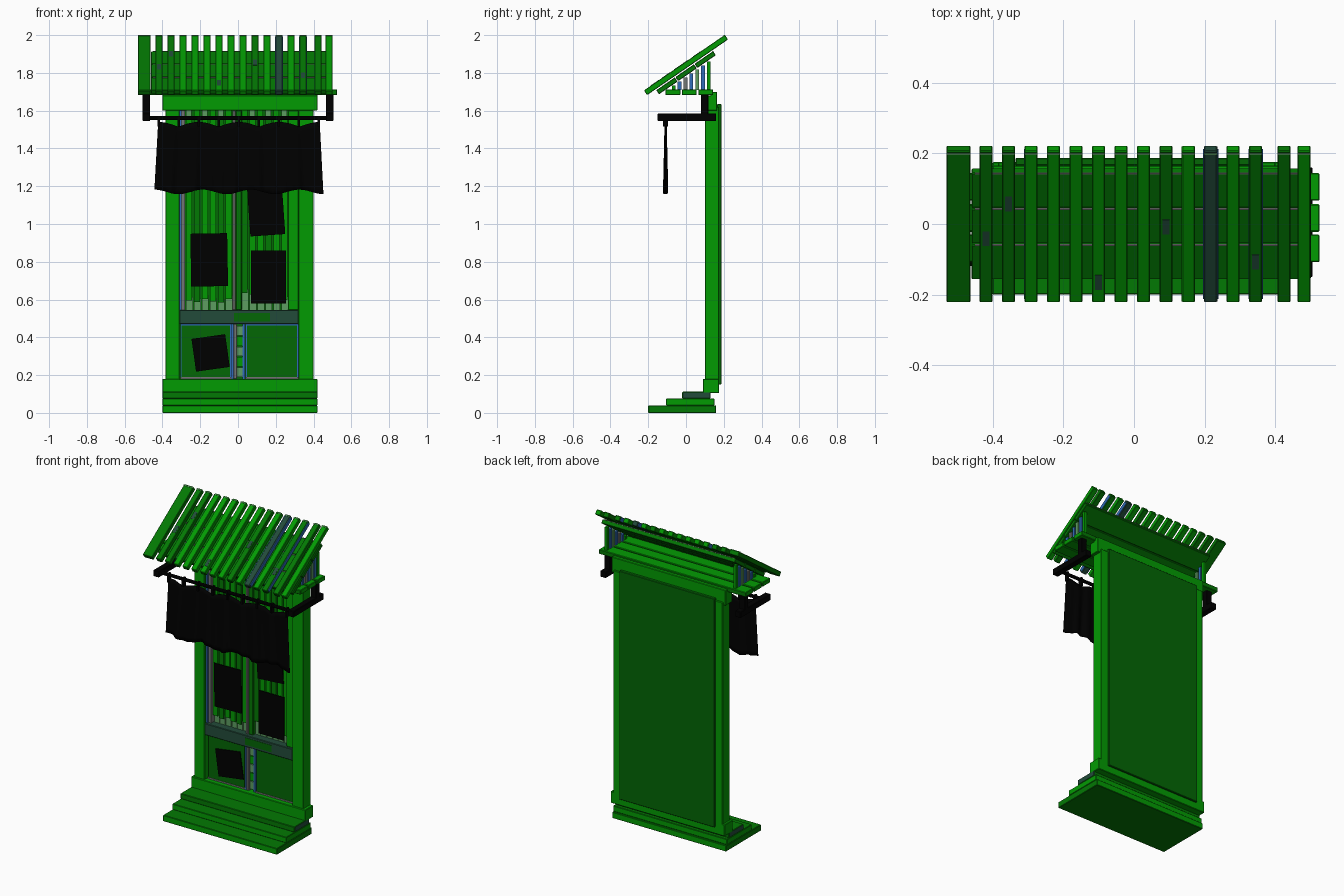
import bpy, bmesh, math, random
from mathutils import Matrix

random.seed(4)
cube = bpy.data.objects.get("Cube")
if cube:
    bpy.data.objects.remove(cube, do_unlink=True)


def material(name, rgb):
    m = bpy.data.materials.new(name)
    m.use_nodes = True
    m.diffuse_color = (*rgb, 1)
    m.node_tree.nodes["Principled BSDF"].inputs["Base Color"].default_value = (*rgb, 1)
    return m


GREEN = material("bright green", (0.0008, 0.33, 0.0008))
MID = material("weathered green", (0.0008, 0.19, 0.001))
DARK = material("dark green", (0.001, 0.135, 0.0015))
SLATE = material("slate green", (0.016, 0.07, 0.042))
BLUE = material("faded blue", (0.03, 0.15, 0.48))
GREY = material("worn grey", (0.17, 0.18, 0.17))
PALE = material("pale green", (0.11, 0.34, 0.12))
BLACK = material("black", (0, 0, 0))


def finish(name, bm, mat):
    mesh = bpy.data.meshes.new(name)
    bm.to_mesh(mesh)
    bm.free()
    mesh.materials.append(mat)
    ob = bpy.data.objects.new(name, mesh)
    bpy.context.collection.objects.link(ob)
    return ob


def box(name, x, y, z, mat, bevel=0.003, tilt=0, axis='X'):
    """Board spanning the given ranges, optionally turned about its centre."""
    bm = bmesh.new()
    bmesh.ops.create_cube(bm, size=1)
    size = [r[1] - r[0] for r in (x, y, z)]
    bmesh.ops.scale(bm, vec=size, verts=bm.verts)
    ob = finish(name, bm, mat)
    ob.location = [(r[0] + r[1]) / 2 for r in (x, y, z)]
    ob.rotation_euler['XYZ'.index(axis)] = math.radians(tilt)
    if bevel:
        mod = ob.modifiers.new("soft edges", 'BEVEL')
        mod.width = bevel
        mod.segments = 1
    return ob


def paint(ob, axes, mat):
    """Second colour on the faces that point along the given axes."""
    ob.data.materials.append(mat)
    for p in ob.data.polygons:
        if any(abs(p.normal['XYZ'.index(a)]) > 0.9 for a in axes):
            p.material_index = 1


# Steps and threshold
STEP = (-0.40, 0.42)
paint(box("bottom_step", STEP, (-0.2, 0.16), (0, 0.04), GREEN), 'XZ', MID)
paint(box("middle_step", STEP, (-0.105, 0.15), (0.04, 0.077), GREEN), 'Z', MID)
paint(box("top_step", STEP, (-0.02, 0.13), (0.077, 0.112), MID), 'X', SLATE)
box("threshold", STEP, (0.09, 0.175), (0.105, 0.18), GREEN)

# Door posts, lintel and back panel
box("right_post", (-0.385, -0.31), (0.10, 0.175), (0.15, 1.62), GREEN)
box("left_post", (0.32, 0.40), (0.10, 0.175), (0.15, 1.62), GREEN)
box("lintel", STEP, (0.095, 0.165), (1.6, 1.68), GREEN)
box("back_panel", (-0.335, 0.35), (0.165, 0.187), (0.15, 1.635), DARK)

# Lower door panels with thin coloured edging
for side, x0, x1 in (("right", -0.305, -0.035), ("left", 0.04, 0.32)):
    box(side + "_lower_edging", (x0, x1), (0.132, 0.165), (0.18, 0.47), BLUE, 0)
    box(side + "_lower_panel", (x0 + 0.007, x1 - 0.007), (0.125, 0.135),
        (0.187, 0.463), DARK, 0)
    box(side + "_lower_bead", (x0, x1), (0.122, 0.14), (0.18, 0.189), GREY, 0)
box("muntin_edge", (-0.035, -0.024), (0.122, 0.165), (0.18, 0.47), BLUE, 0)
box("lower_muntin", (-0.024, -0.005), (0.12, 0.165), (0.18, 0.47), GREY)
for i in range(5):
    z = 0.19 + i * 0.055
    box("muntin_block", (-0.005, 0.025), (0.13, 0.165), (z, z + 0.05),
        (PALE, GREEN)[i % 2], 0)
box("muntin_strip", (0.025, 0.036), (0.125, 0.165), (0.18, 0.47), BLUE, 0)

# Middle rail with a repainted patch
box("middle_rail", (-0.31, 0.32), (0.102, 0.165), (0.47, 0.545), SLATE)
box("rail_patch", (-0.02, 0.17), (0.1, 0.105), (0.485, 0.53), DARK, 0)

# Upper door: stiles, mullion, panes and vertical planks
UP = (0.545, 1.6)
box("left_stile", (0.265, 0.32), (0.115, 0.165), UP, GREEN)
box("right_stile", (-0.31, -0.298), (0.115, 0.165), UP, BLUE, 0)
box("right_stile_bead", (-0.298, -0.28), (0.125, 0.165), UP, GREY, 0)
box("mullion", (-0.03, -0.012), (0.12, 0.165), UP, GREY)
box("mullion_side", (-0.012, 0.02), (0.125, 0.165), UP, MID)
for i in range(13):
    x = -0.275 + i * 0.042
    if -0.04 < x < 0.0:
        continue
    low = 0.58 + random.random() * 0.06
    box("door_plank", (x, x + 0.032), (0.138, 0.158), (low, 1.55),
        (GREEN, MID, GREEN)[i % 3], 0)
    box("foot_pane", (x, x + 0.036), (0.15, 0.165), (0.545, low + 0.02), PALE, 0)
    box("head_pane", (x, x + 0.03), (0.15, 0.165), (1.54, 1.6),
        (PALE, GREEN)[i % 2], 0)

# Posted sheets
for x, z, tilt, y in (((-0.25, -0.055), (0.67, 0.95), -1, 0.112),
                      ((0.07, 0.255), (0.58, 0.86), 0, 0.108),
                      ((0.055, 0.24), (0.94, 1.24), -4, 0.108),
                      ((-0.235, -0.055), (0.23, 0.405), -8, 0.117)):
    box("posted_sheet", x, (y, y + 0.006), z, BLACK, 0, tilt, 'Y')

# Porch shelf boards and the sill behind them
for y in (-0.108, -0.022, 0.066):
    paint(box("porch_board", (-0.53, 0.525), (y, y + 0.078), (1.682, 1.712), GREEN), 'Y', MID)
box("rear_sill", (-0.40, 0.42), (0.13, 0.165), (1.64, 1.70), GREEN)

# Gable struts at both ends of the open attic
for x in (-0.45, 0.475):
    for i, mat in enumerate((GREEN, BLUE, GREY, BLUE, PALE, BLUE, GREEN)):
        y = -0.075 + i * 0.031
        box("gable_strut", (x, x + 0.018), (y, y + 0.02), (1.71, 1.785 + 0.68 * y), mat, 0)

# Sloping roof: under-boards along x, then slats running down the slope
PITCH = 34.5
COS, SIN = math.cos(math.radians(PITCH)), math.sin(math.radians(PITCH))


def sloped(name, x, along, length, lift, thick, mat, bevel=0.003):
    y = along * COS - lift * SIN
    z = 1.842 + along * SIN + lift * COS
    return box(name, x, (y - length / 2, y + length / 2),
               (z - thick / 2, z + thick / 2), mat, bevel, PITCH)


for i in range(3):
    along = -0.146 + i * 0.123
    sloped("roof_underboard", (-0.46, 0.50), along, 0.119, -0.034, 0.026, MID)
    sloped("worn_board_edge", (-0.45, 0.49), along + 0.059, 0.004, -0.0215, 0.004, GREY, 0)

slats = [(-0.496, 0.068, MID)]
for i in range(13):
    mat = SLATE if i == 10 else (MID if i in (0, 1, 8, 12) else GREEN)
    slats.append((-0.418 + i * 0.0635, 0.037, mat))
slats += [(0.424, 0.037, MID), (0.481, 0.037, GREEN)]
for c, width, mat in slats:
    x = (c - width / 2, c + width / 2)
    sloped("roof_slat", x, 0, 0.52, 0, 0.03, mat)
    sloped("worn_slat_edge", x, 0.251, 0.005, 0.0145, 0.005, PALE, 0)
# Faded paint along the sides of a few slats, and bare flecks on top
for x in (-0.309, 0.197, 0.237, 0.326, 0.363):
    sloped("faded_slat_side", (x - 0.002, x + 0.002), 0, 0.5, 0, 0.024, BLUE, 0)
for c, along in ((-0.418, -0.04), (-0.355, 0.08), (-0.101, -0.19), (0.09, 0.0), (0.344, -0.12)):
    sloped("bare_fleck", (c - 0.01, c + 0.01), along, 0.05, 0.0145, 0.004, SLATE, 0)

# Curtain brackets and rod
for x in (-0.505, 0.465):
    box("curtain_bracket", (x, x + 0.04), (0.08, 0.118), (1.55, 1.685), BLACK)
    box("curtain_arm", (x, x + 0.04), (-0.15, 0.16), (1.545, 1.585), BLACK)
bm = bmesh.new()
bmesh.ops.create_cone(bm, cap_ends=True, segments=10, radius1=0.011, radius2=0.011,
                      depth=1.0, matrix=Matrix.Rotation(math.pi / 2, 4, 'Y'))
finish("curtain_rod", bm, BLACK).location = (0, -0.108, 1.56)

# Wavy curtain with a scalloped top, flaring slightly towards the hem
bm = bmesh.new()
bmesh.ops.create_grid(bm, x_segments=96, y_segments=12, size=0.5)
for v in bm.verts:
    u, t = v.co.x, 0.5 - v.co.y
    fold = math.sin(u * 50) * 0.6 + math.sin(u * 83 + 1) * 0.4
    top = 1.515 + 0.025 * abs(math.cos(u * math.pi * 4))
    hem = 1.17 + 0.012 * math.sin(u * 22)
    v.co = (u * (0.855 + 0.04 * t) + 0.005, -0.11 + 0.012 * fold * (0.3 + 0.7 * t),
            top + (hem - top) * t)
curtain = finish("curtain", bm, BLACK)
for p in curtain.data.polygons:
    p.use_smooth = True
curtain.modifiers.new("cloth thickness", 'SOLIDIFY').thickness = 0.004

# Loops tying the curtain to the rod
for i in range(9):
    x = -0.42 + i * 0.106
    box("curtain_loop", (x - 0.006, x + 0.006), (-0.122, -0.096), (1.515, 1.573), BLACK, 0)
